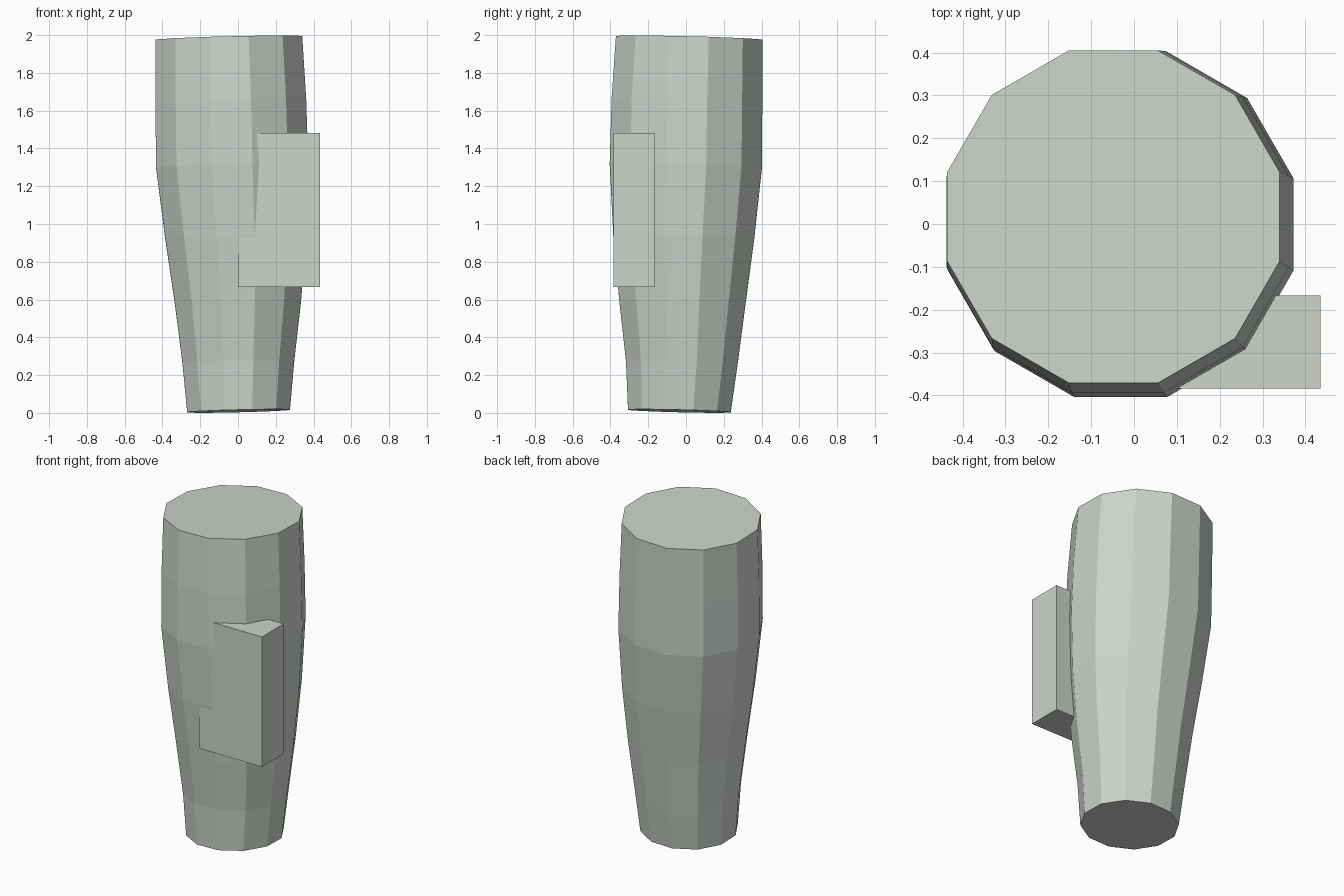
import bpy, bmesh, math

if "Cube" in bpy.data.objects:
    bpy.data.objects.remove(bpy.data.objects["Cube"])

mat = bpy.data.materials.new("pale grey green")
mat.diffuse_color = (0.61, 0.66, 0.60, 1.0)
mat.use_nodes = True
mat.node_tree.nodes["Principled BSDF"].inputs["Base Color"].default_value = mat.diffuse_color

SIDES = 12
TILT = 0.025  # every ring leans slightly up toward the front right

# Rings of the tapered trunk: centre x, centre y, height, flat-to-flat half width
RINGS = [
    (0.003, -0.035, 0.010, 0.272),
    (0.002, -0.022, 0.270, 0.296),
    (0.000, -0.019, 0.585, 0.334),
    (-0.012, -0.012, 0.930, 0.373),
    (-0.031, -0.001, 1.310, 0.403),
    (-0.038, 0.005, 1.650, 0.399),
    (-0.048, 0.017, 1.984, 0.388),
]


def add_object(name, bm):
    bmesh.ops.recalc_face_normals(bm, faces=bm.faces)
    mesh = bpy.data.meshes.new(name)
    bm.to_mesh(mesh)
    bm.free()
    mesh.materials.append(mat)
    obj = bpy.data.objects.new(name, mesh)
    bpy.context.collection.objects.link(obj)
    return obj


# Trunk: lofted twelve-sided rings with closed ends
bm = bmesh.new()
loops = []
for cx, cy, z, flat in RINGS:
    r = flat / math.cos(math.pi / SIDES)
    loop = []
    for i in range(SIDES):
        a = 2 * math.pi * (i + 0.5) / SIDES
        dx, dy = r * math.cos(a), r * math.sin(a)
        loop.append(bm.verts.new((cx + dx, cy + dy, z + TILT * (dx - dy))))
    loops.append(loop)
for low, high in zip(loops, loops[1:]):
    for i in range(SIDES):
        j = (i + 1) % SIDES
        bm.faces.new((low[i], low[j], high[j], high[i]))
bm.faces.new(loops[0][::-1])
bm.faces.new(loops[-1])
add_object("tapered_trunk", bm)

# Side block: plain box sunk into the front right of the trunk
lo, hi = (0.0, -0.384, 0.667), (0.435, -0.167, 1.483)
bm = bmesh.new()
bmesh.ops.create_cube(bm, size=1)
for v in bm.verts:
    v.co = [hi[k] if v.co[k] > 0 else lo[k] for k in range(3)]
add_object("side_block", bm)
